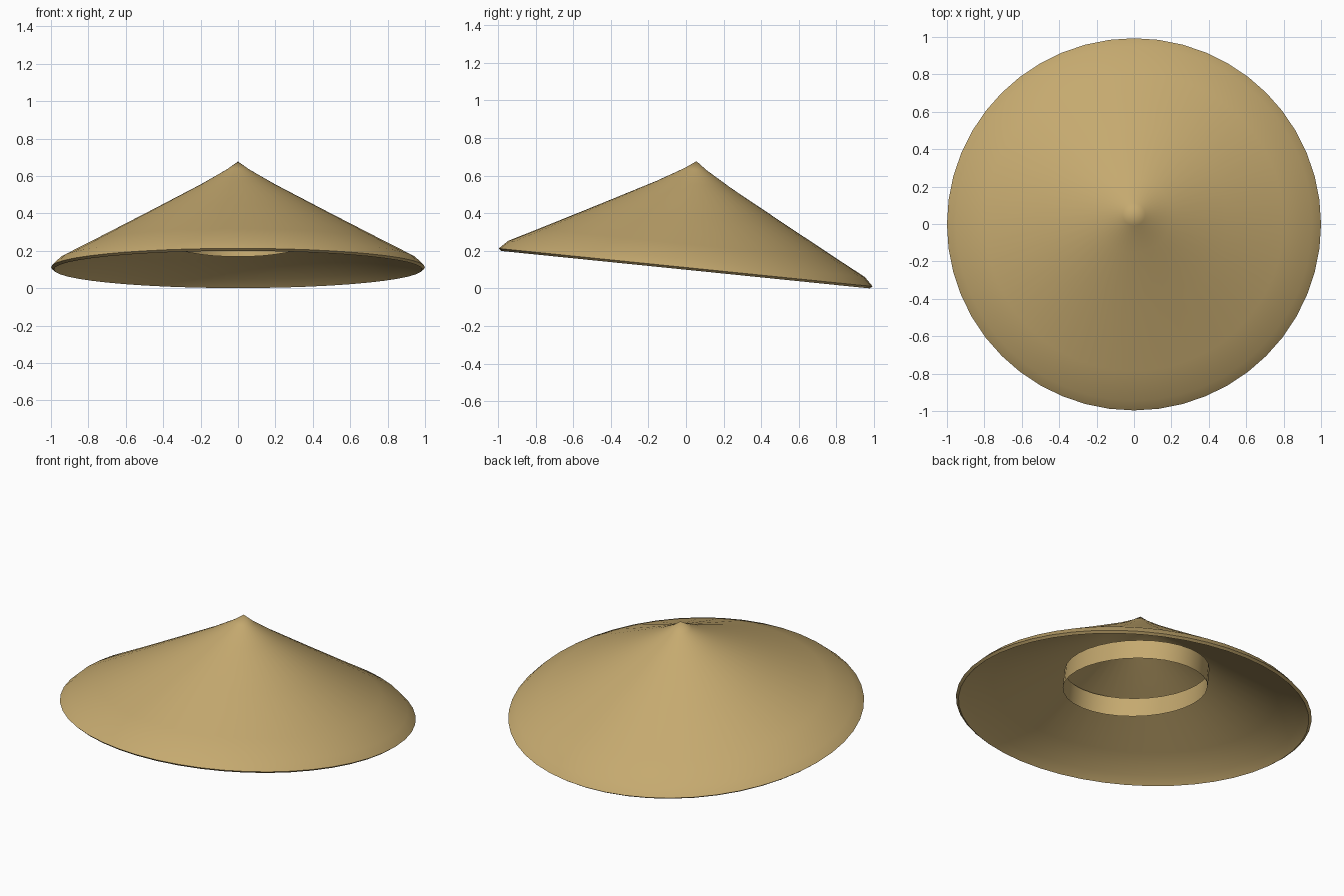
import bpy, bmesh, math

if "Cube" in bpy.data.objects:
    bpy.data.objects.remove(bpy.data.objects["Cube"])

SIDES = 48
TILT = math.radians(-5.8)

straw = bpy.data.materials.new("straw")
straw.diffuse_color = (0.56, 0.40, 0.16, 1)
straw.use_nodes = True
straw.node_tree.nodes["Principled BSDF"].inputs["Base Color"].default_value = straw.diffuse_color


def revolve(name, profile, sides, angle, sx=1.0, sy=1.0):
    """Spin a (radius, height) profile around z."""
    bm = bmesh.new()
    verts = [bm.verts.new((r, 0, h)) for r, h in profile]
    edges = [bm.edges.new(pair) for pair in zip(verts, verts[1:])]
    bmesh.ops.spin(bm, geom=verts + edges, cent=(0, 0, 0), axis=(0, 0, 1),
                   angle=math.tau, steps=sides)
    bmesh.ops.remove_doubles(bm, verts=bm.verts, dist=1e-4)
    for v in bm.verts:
        v.co.x *= sx
        v.co.y *= sy
    bmesh.ops.recalc_face_normals(bm, faces=bm.faces)
    mesh = bpy.data.meshes.new(name)
    bm.to_mesh(mesh)
    bm.free()
    ob = bpy.data.objects.new(name, mesh)
    bpy.context.collection.objects.link(ob)
    mesh.materials.append(straw)
    bpy.ops.object.select_all(action='DESELECT')
    ob.select_set(True)
    bpy.context.view_layer.objects.active = ob
    bpy.ops.object.shade_smooth_by_angle(angle=angle)
    return ob


# Conical shell: outer slope, turned-in rim, inner slope
shell = revolve("hat_shell", [
    (0, 0.58), (0.06, 0.537), (0.2, 0.455), (0.5, 0.295), (0.8, 0.137),
    (0.953, 0.058), (1.0, 0.012), (0.985, 0.0),
    (0.94, 0.045), (0.8, 0.12), (0.5, 0.278), (0.2, 0.436), (0, 0.555),
], SIDES, math.radians(50))
shell.rotation_euler.x = TILT
shell.location = (0, -0.003, 0.1)

# Oval head band hanging inside the shell
band = revolve("head_band", [(1, 0), (1, 0.055), (1, 0.11)], 32,
               math.radians(40), 0.36, 0.47)
band.rotation_euler.x = math.radians(-8.8)
band.location = (0, 0.01, 0.24)
